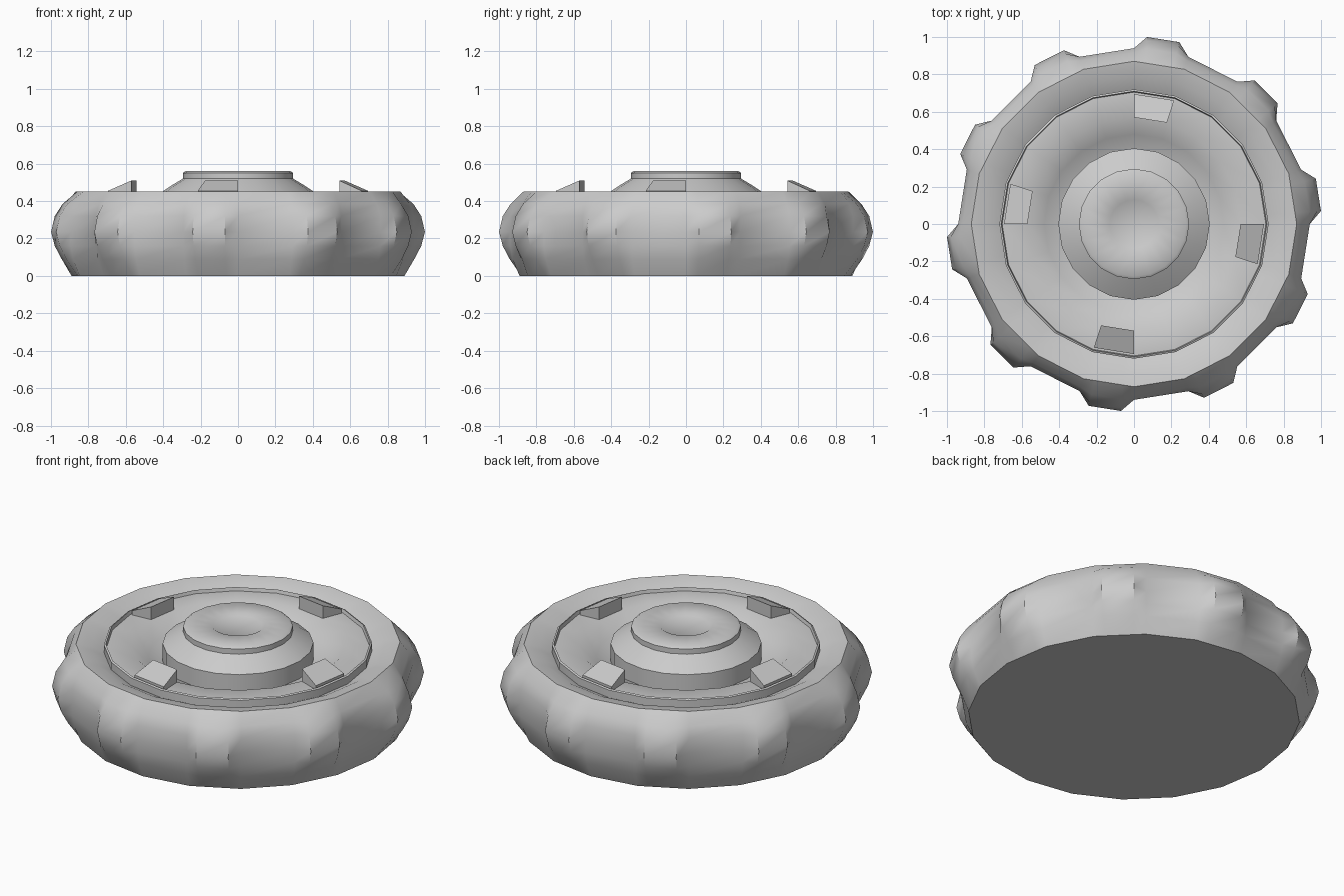
import bpy, bmesh
from math import radians, cos, sin

if "Cube" in bpy.data.objects:
    bpy.data.objects.remove(bpy.data.objects["Cube"])

SIDES = 20
STEP = 360 / SIDES


def finish(bm, name, angle=40):
    bmesh.ops.recalc_face_normals(bm, faces=bm.faces)
    mesh = bpy.data.meshes.new(name)
    bm.to_mesh(mesh)
    bm.free()
    obj = bpy.data.objects.new(name, mesh)
    bpy.context.collection.objects.link(obj)
    bpy.ops.object.select_all(action='DESELECT')
    obj.select_set(True)
    bpy.context.view_layer.objects.active = obj
    bpy.ops.object.shade_smooth_by_angle(angle=radians(angle))
    return obj


def polar(r, deg, z):
    return (r * cos(radians(deg)), r * sin(radians(deg)), z)


def skin(bm, rings, cap_first=False, cap_last=False):
    """Bridge rings of points into a closed-around surface."""
    rows = [[bm.verts.new(p) for p in ring] for ring in rings]
    n = len(rows[0])
    for a, b in zip(rows, rows[1:]):
        for i in range(n):
            j = (i + 1) % n
            bm.faces.new((a[i], a[j], b[j], b[i]))
    if cap_first:
        bm.faces.new(rows[0][::-1])
    if cap_last:
        bm.faces.new(rows[-1])


def lathe(name, profile, cap_last=False):
    bm = bmesh.new()
    skin(bm, [[polar(r, i * STEP, z) for i in range(SIDES)] for r, z in profile],
         cap_last=cap_last)
    return finish(bm, name)


# Tyre: 20 sided, every second side carries a raised tread lug
# profile: body radius, lug radius (None = no lug), height
tyre_profile = [(0.89, None, 0.0), (0.928, 0.945, 0.09), (0.94, 0.982, 0.16),
                (0.94, 1.002, 0.235), (0.94, 0.982, 0.32), (0.918, 0.94, 0.385),
                (0.87, None, 0.45), (0.79, None, 0.435), (0.72, None, 0.40)]
rings = []
for r, lug, z in tyre_profile:
    ring = []
    for i in range(SIDES):
        ring.append(polar(r, i * STEP, z))
        if i % 2 == 0:
            for a in (4, 14):
                chord = r * cos(radians(9)) / cos(radians(9 - a))
                ring.append(polar(lug or chord, i * STEP + a, z))
    rings.append(ring)
bm = bmesh.new()
skin(bm, rings, cap_first=True)
finish(bm, "tyre")

# Wheel dish: thin lip, shelf, then a bowl falling to the hub
lathe("wheel_dish", [(0.72, 0.40), (0.72, 0.445), (0.71, 0.45), (0.705, 0.43),
                     (0.57, 0.435), (0.48, 0.375), (0.40, 0.345)])

# Hub: wall, cone, and raised cap with a small sunken centre
lathe("hub", [(0.405, 0.34), (0.405, 0.45), (0.35, 0.487), (0.295, 0.52),
              (0.295, 0.55), (0.28, 0.56), (0.145, 0.56), (0.13, 0.55)],
      cap_last=True)

# Four wedge tabs on the shelf
bm = bmesh.new()
for start in (72, 162, 252, 342):
    rings = []
    for z_in, z_out in ((0.42, 0.42), (0.51, 0.455)):
        rings.append([polar(0.57, start, z_in), polar(0.695, start, z_out),
                      polar(0.695, start + STEP, z_out), polar(0.57, start + STEP, z_in)])
    skin(bm, rings, cap_first=True, cap_last=True)
finish(bm, "shelf_tabs", 30)
